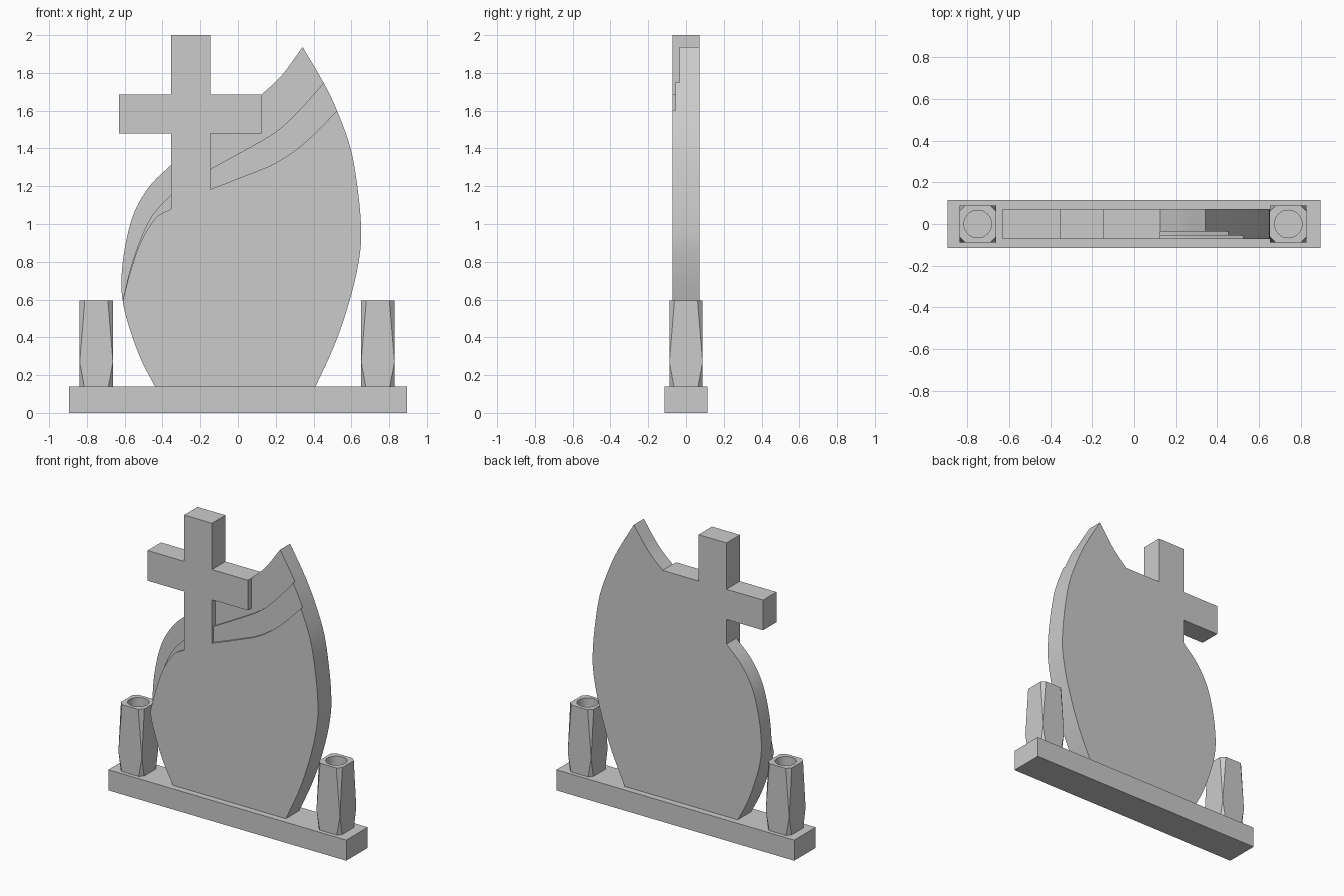
import bpy, bmesh, math
from mathutils import Vector

if "Cube" in bpy.data.objects:
    bpy.data.objects.remove(bpy.data.objects["Cube"])


def spline(pts, steps=6):
    """Smooth curve through a few (x, z) points."""
    p = [Vector(q) for q in pts]
    p = [2 * p[0] - p[1]] + p + [2 * p[-1] - p[-2]]
    out = []
    for i in range(1, len(p) - 2):
        a, b, c, d = p[i - 1:i + 3]
        for s in range(steps):
            t = s / steps
            out.append(tuple(0.5 * (2 * b + (c - a) * t + (2 * a - 5 * b + 4 * c - d) * t * t
                                    + (3 * b - a - 3 * c + d) * t ** 3)))
    return out + [tuple(p[-2])]


def to_object(name, bm):
    bmesh.ops.recalc_face_normals(bm, faces=bm.faces)
    me = bpy.data.meshes.new(name)
    bm.to_mesh(me)
    bm.free()
    ob = bpy.data.objects.new(name, me)
    bpy.context.collection.objects.link(ob)
    return ob


def slab(name, outline, y0, y1):
    """Extrude an (x, z) outline from y0 to y1."""
    bm = bmesh.new()
    f = bm.faces.new([bm.verts.new((x, y0, z)) for x, z in outline])
    r = bmesh.ops.extrude_face_region(bm, geom=[f])
    vs = [v for v in r["geom"] if isinstance(v, bmesh.types.BMVert)]
    bmesh.ops.translate(bm, verts=vs, vec=(0, y1 - y0, 0))
    return to_object(name, bm)


def activate(ob):
    bpy.ops.object.select_all(action='DESELECT')
    ob.select_set(True)
    bpy.context.view_layer.objects.active = ob


def cut(ob, cutter):
    cutter.hide_render = True
    m = ob.modifiers.new("cut", 'BOOLEAN')
    m.operation, m.solver, m.object = 'DIFFERENCE', 'EXACT', cutter
    activate(ob)
    bpy.ops.object.modifier_apply(modifier=m.name)
    bpy.data.objects.remove(cutter)


def smooth(ob):
    activate(ob)
    bpy.ops.object.shade_smooth_by_angle(angle=math.radians(25))


# base plinth
slab("base", [(-0.895, 0), (0.895, 0), (0.895, 0.14), (-0.895, 0.14)], -0.115, 0.115)

# headstone with the cross growing out of it
L, R, ARM, LOW, HIGH, Y = -0.355, -0.145, 0.125, 1.48, 1.685, 0.072
left = spline([(-0.44, 0.14), (-0.517, 0.29), (-0.58, 0.466), (-0.61, 0.59), (-0.617, 0.715),
               (-0.596, 0.89), (-0.548, 1.065), (-0.464, 1.205), (L, 1.312)])
cross = [(L, LOW), (-0.63, LOW), (-0.63, HIGH), (L, HIGH), (L, 2), (R, 2), (R, HIGH)]
shoulder = spline([(ARM, HIGH), (0.232, 1.787), (0.342, 1.937)])
right = spline([(0.342, 1.937), (0.453, 1.748), (0.524, 1.60), (0.596, 1.40), (0.634, 1.18),
                (0.651, 0.99), (0.646, 0.85), (0.606, 0.65), (0.522, 0.387), (0.411, 0.14)])
stone = slab("headstone_with_cross", left + cross + shoulder + right[1:], -Y, Y)

# stepped bands: lower edge of each step on the right and left of the stem, and its depth
steps = [
    (-0.055,
     [(R, 1.184), (0.037, 1.255), (0.2, 1.324), (0.353, 1.43), (0.524, 1.60), (0.66, 1.75)],
     [(L, 1.08), (-0.437, 1.03), (-0.517, 0.9), (-0.575, 0.73), (-0.612, 0.585), (-0.63, 0.5)]),
    (-0.035,
     [(R, 1.292), (0.01, 1.377), (0.2, 1.488), (0.327, 1.605), (0.453, 1.748), (0.54, 1.86)],
     [(L, 1.155), (-0.464, 1.03), (-0.553, 0.82), (-0.612, 0.59), (-0.63, 0.5)]),
]
for depth, edge_r, edge_l in steps:
    cut(stone, slab("cutter", spline(edge_r) + [(0.8, 2.2), (ARM, 2.2), (ARM, LOW), (R, LOW)],
                    -0.2, depth))
    cut(stone, slab("cutter", spline(edge_l) + [(-0.8, 0.5), (-0.8, 1.42), (L, 1.42)],
                    -0.2, depth))
smooth(stone)


# square vases with tapering corner chamfers and a round hole
def vase(name, cx):
    h = 0.088
    bm = bmesh.new()
    rings = []
    for z, c in ((0.14, 0.024), (0.27, 0.0), (0.595, 0.027)):
        k = h - c
        pts = [(k, -h), (h, -k), (h, k), (k, h), (-k, h), (-h, k), (-h, -k), (-k, -h)]
        rings.append([bm.verts.new((cx + x, y, z)) for x, y in pts])
    for a, b in zip(rings, rings[1:]):
        for i in range(8):
            j = (i + 1) % 8
            bm.faces.new((a[i], a[j], b[j], b[i]))
    bm.faces.new(rings[0])
    bm.faces.new(rings[-1])
    bmesh.ops.remove_doubles(bm, verts=bm.verts, dist=1e-5)
    ob = to_object(name, bm)
    bpy.ops.mesh.primitive_cylinder_add(vertices=32, radius=0.066, depth=0.4,
                                        location=(cx, 0, 0.595))
    cut(ob, bpy.context.object)
    activate(ob)
    bpy.ops.object.shade_smooth_by_angle(angle=math.radians(12))


vase("vase_left", -0.75)
vase("vase_right", 0.74)
